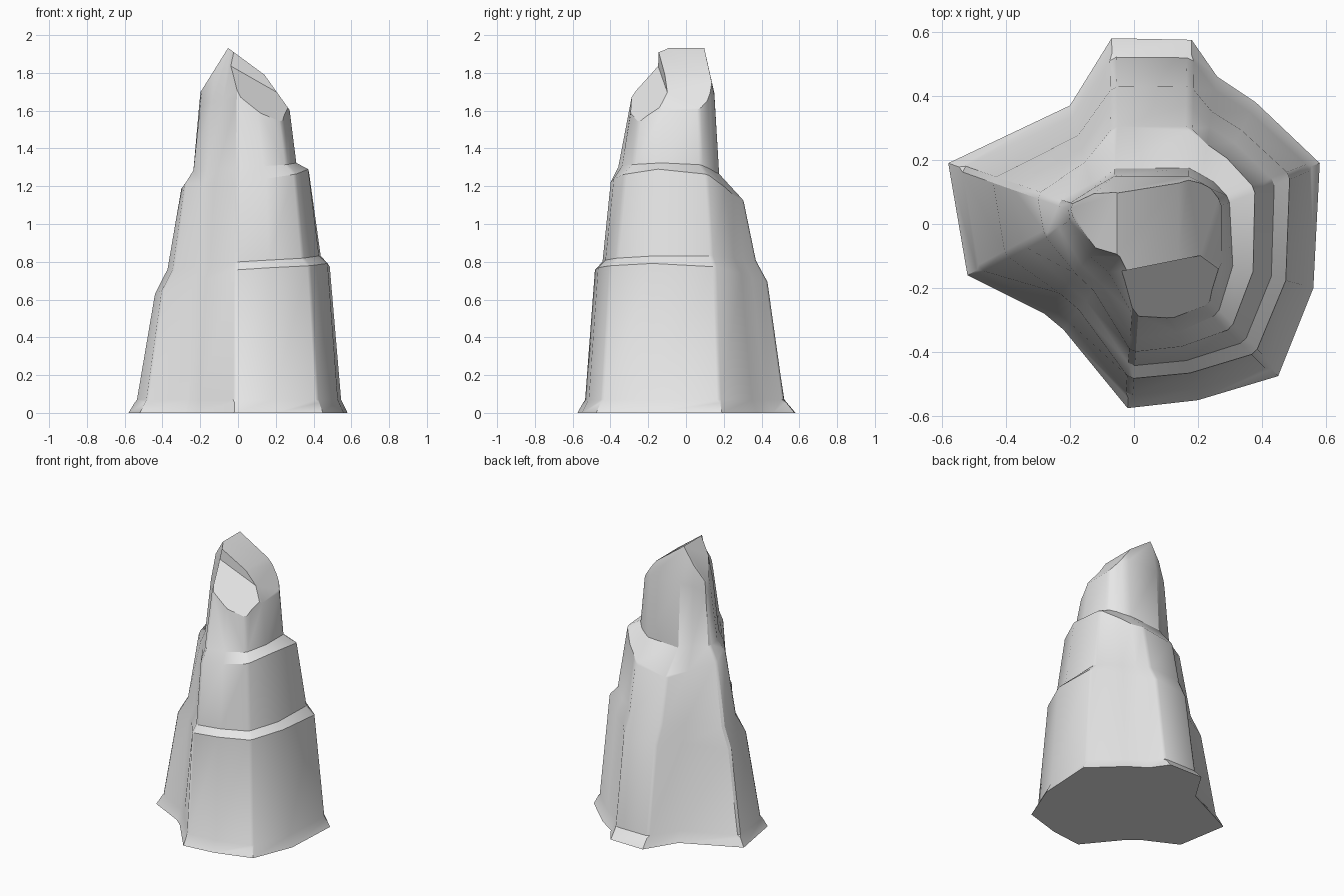
import bpy
import bmesh
import math
from mathutils import Vector

default_cube = bpy.data.objects.get("Cube")
if default_cube:
    bpy.data.objects.remove(default_cube, do_unlink=True)

# Rock colour
stone = bpy.data.materials.new("stone grey")
stone.use_nodes = True
stone.diffuse_color = (0.8, 0.8, 0.8, 1)
stone.node_tree.nodes["Principled BSDF"].inputs["Base Color"].default_value = stone.diffuse_color

# Each corner of the outline: ground position, then crown position
CORNERS = [
    ((0.58, 0.19), (0.27, 0.07)), ((0.38, 0.38), (0.24, 0.11)),
    ((0.26, 0.46), (0.21, 0.13)), ((0.18, 0.575), (0.17, 0.15)),
    ((-0.07, 0.58), (-0.06, 0.15)), ((-0.2, 0.37), (-0.13, 0.11)),
    ((-0.58, 0.19), (-0.21, 0.06)), ((-0.52, -0.16), (-0.2, 0.01)),
    ((-0.28, -0.28), (-0.14, -0.1)), ((-0.22, -0.33), (-0.08, -0.15)),
    ((-0.02, -0.575), (0, -0.29)), ((0.2, -0.55), (0.12, -0.28)),
    ((0.45, -0.475), (0.22, -0.24)), ((0.56, -0.2), (0.27, -0.12)),
]

# Each ring: height, then inward blend, for the east, north, west and south sides
RINGS = [
    ((0, 0, 0, 0), (0, 0, 0, 0)),
    ((0.07, 0.07, 0.07, 0.07), (0.1, 0.14, 0.11, 0.14)),
    ((0.8, 0.67, 0.62, 0.76), (0.29, 0.35, 0.38, 0.32)),
    ((0.84, 0.8, 0.75, 0.8), (0.45, 0.49, 0.57, 0.46)),
    ((1.31, 1.08, 1.21, 1.22), (0.66, 0.63, 0.78, 0.61)),
    ((1.33, 1.25, 1.28, 1.3), (0.9, 0.95, 0.92, 0.75)),
    ((1.62, 1.7, 1.62, 1.67), (1, 1, 1, 1)),
    ((2.15, 2.15, 2.15, 2.15), (1.12, 1.25, 1.1, 1.7)),
]


def around(values, point):
    """Blend four side values by the compass direction of a point."""
    turn = (math.atan2(point[1], point[0]) / (math.pi / 2)) % 4
    side = int(turn)
    return values[side] + (values[(side + 1) % 4] - values[side]) * (turn - side)


def link_mesh(name, bm):
    bmesh.ops.recalc_face_normals(bm, faces=bm.faces)
    mesh = bpy.data.meshes.new(name)
    bm.to_mesh(mesh)
    bm.free()
    obj = bpy.data.objects.new(name, mesh)
    bpy.context.collection.objects.link(obj)
    return obj


# Stepped body lofted through the rings
bm = bmesh.new()
loops = []
for heights, blends in RINGS:
    loop = []
    for ground, crown in CORNERS:
        spot = Vector(ground).lerp(Vector(crown), around(blends, ground))
        loop.append(bm.verts.new((spot.x, spot.y, around(heights, ground))))
    loops.append(loop)
count = len(CORNERS)
for low, high in zip(loops, loops[1:]):
    for i in range(count):
        j = (i + 1) % count
        bm.faces.new((low[i], low[j], high[j], high[i]))
bm.faces.new(loops[0])
bm.faces.new(loops[-1])
bmesh.ops.recalc_face_normals(bm, faces=bm.faces)

# Worn chamfers on the strong upright corners above the foot
upright = []
for low, high in zip(loops[1:], loops[2:]):
    for a, b in zip(low, high):
        edge = bm.edges.get((a, b))
        if edge.calc_face_angle_signed() > math.radians(32):
            upright.append(edge)
bmesh.ops.bevel(bm, geom=upright, offset=0.03, segments=1, affect='EDGES', clamp_overlap=True)

# Sloping breaks that form the peak: a point on each plane and its outward normal
BREAKS = [
    ((-0.01, 0, 2), (-0.32, 0, 0.2)),
    ((-0.01, 0, 2), (0.21, 0, 0.15)),
    ((0.14, 0, 1.79), (0.07, 0, 0.095)),
]
for point, normal in BREAKS:
    everything = bm.verts[:] + bm.edges[:] + bm.faces[:]
    cut = bmesh.ops.bisect_plane(bm, geom=everything, plane_co=point, plane_no=normal, clear_outer=True)
    rim = [e for e in cut["geom_cut"] if isinstance(e, bmesh.types.BMEdge)]
    bmesh.ops.holes_fill(bm, edges=rim)
rock = link_mesh("rock_spire", bm)

# Front notch cutter: a sloping floor and an upright back wall
bm = bmesh.new()
bmesh.ops.create_cube(bm, size=1)
for v in bm.verts:
    x = 0.5 if v.co.x > 0 else -0.3
    y = -0.14 + 0.2 * x if v.co.y > 0 else -0.7
    floor = 1.84 - 0.75 * (x + 0.07) + 0.9 * (y + 0.17)
    v.co = (x, y, 2.4 if v.co.z > 0 else floor)
cutter = link_mesh("notch_cutter", bm)
cutter.hide_render = True

notch = rock.modifiers.new("front notch", 'BOOLEAN')
notch.operation = 'DIFFERENCE'
notch.solver = 'EXACT'
notch.object = cutter
bpy.context.view_layer.objects.active = rock
rock.select_set(True)
bpy.ops.object.modifier_apply(modifier=notch.name)
bpy.data.objects.remove(cutter, do_unlink=True)

# Finish
rock.data.materials.clear()
rock.data.materials.append(stone)
bpy.ops.object.shade_smooth_by_angle(angle=math.radians(30))
